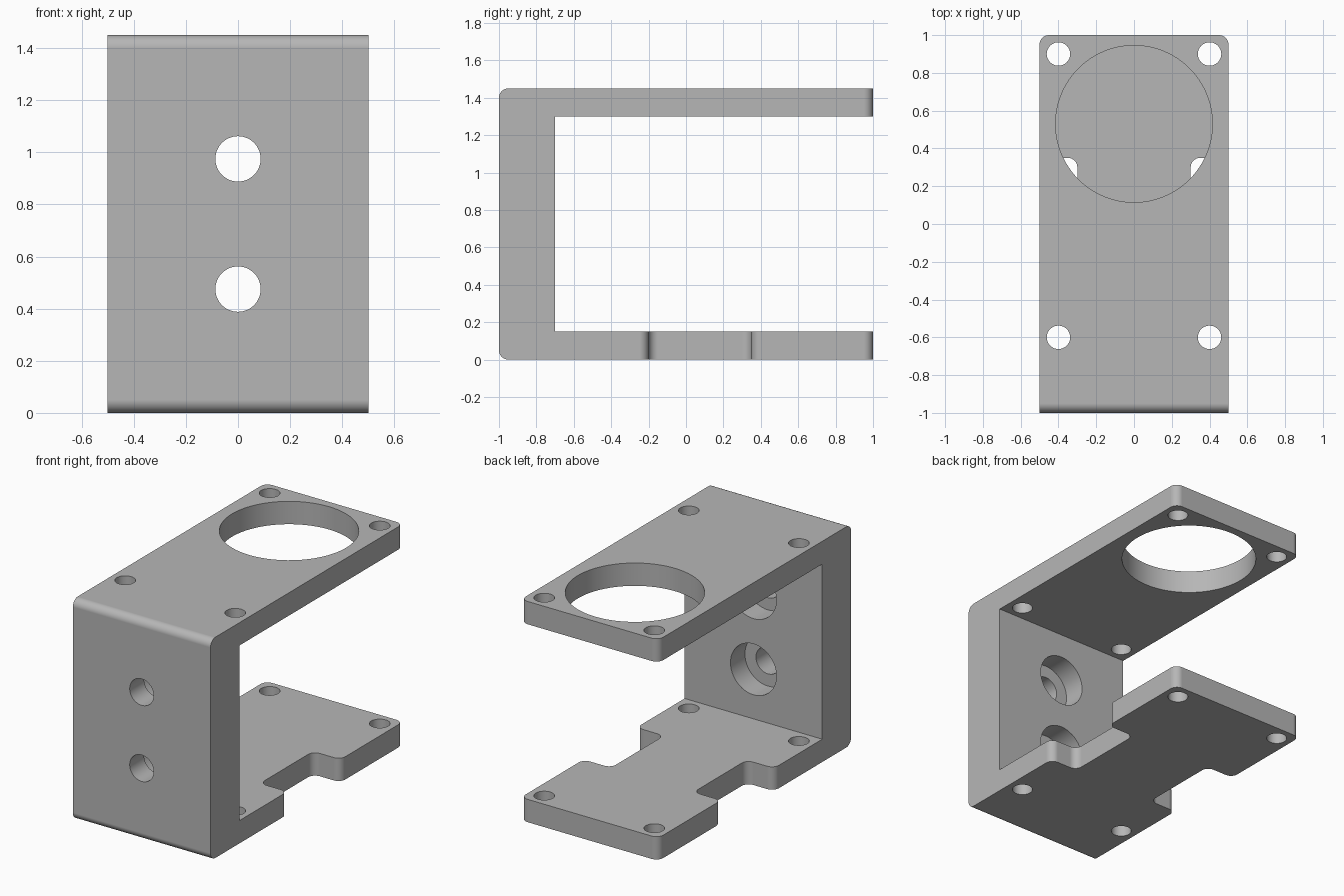
import bpy, bmesh, math
from mathutils import Matrix

cube = bpy.data.objects.get("Cube")
if cube:
    bpy.data.objects.remove(cube, do_unlink=True)

WIDTH, HEIGHT, PLATE, WALL = 1.0, 1.45, 0.15, 0.3
FILLET = 0.05

grey = bpy.data.materials.new("plain grey")
grey.use_nodes = True
colour = (0.47, 0.47, 0.47, 1)
grey.diffuse_color = colour
grey.node_tree.nodes["Principled BSDF"].inputs["Base Color"].default_value = colour


def new_object(name, bm):
    bmesh.ops.recalc_face_normals(bm, faces=bm.faces)
    mesh = bpy.data.meshes.new(name)
    bm.to_mesh(mesh)
    bm.free()
    obj = bpy.data.objects.new(name, mesh)
    bpy.context.collection.objects.link(obj)
    return obj


def activate(obj):
    bpy.ops.object.select_all(action='DESELECT')
    obj.select_set(True)
    bpy.context.view_layer.objects.active = obj


def cut(target, bm):
    """Subtract a shape from the target and discard the cutter."""
    cutter = new_object("cutter", bm)
    cutter.hide_render = True
    mod = target.modifiers.new("cut", 'BOOLEAN')
    mod.operation = 'DIFFERENCE'
    mod.solver = 'EXACT'
    mod.object = cutter
    activate(target)
    bpy.ops.object.modifier_apply(modifier=mod.name)
    bpy.data.objects.remove(cutter, do_unlink=True)


def box(low, high):
    bm = bmesh.new()
    size = [b - a for a, b in zip(low, high)]
    mid = [(a + b) / 2 for a, b in zip(low, high)]
    bmesh.ops.create_cube(bm, size=1, matrix=Matrix.Translation(mid) @ Matrix.Diagonal((*size, 1)))
    return bm


def cylinder(centre, radius, depth, axis='Z', sides=48):
    bm = bmesh.new()
    turn = Matrix.Rotation(math.pi / 2, 4, 'X') if axis == 'Y' else Matrix()
    bmesh.ops.create_cone(bm, cap_ends=True, segments=sides, radius1=radius, radius2=radius,
                          depth=depth, matrix=Matrix.Translation(centre) @ turn)
    return bm


# Bracket body: C-shaped side profile extruded across the width
inner = WALL - 1
profile = [(-1, 0), (1, 0), (1, PLATE), (inner, PLATE),
           (inner, HEIGHT - PLATE), (1, HEIGHT - PLATE), (1, HEIGHT), (-1, HEIGHT)]
bm = bmesh.new()
face = bm.faces.new([bm.verts.new((-WIDTH / 2, y, z)) for y, z in profile])
sweep = bmesh.ops.extrude_face_region(bm, geom=[face])
bmesh.ops.translate(bm, vec=(WIDTH, 0, 0),
                    verts=[v for v in sweep["geom"] if isinstance(v, bmesh.types.BMVert)])
bracket = new_object("mounting_bracket", bm)
bracket.data.materials.append(grey)

# Side notches in the lower plate
for side in (-1, 1):
    xs = sorted((side * 0.3, side * 0.7))
    cut(bracket, box((xs[0], -0.2, -0.1), (xs[1], 0.35, 0.4)))

# Round the plate corners, the notch corners and the long front edges
bm = bmesh.new()
bm.from_mesh(bracket.data)
rounded = []
for e in bm.edges:
    a, b = e.verts[0].co, e.verts[1].co
    d = b - a
    upright = abs(d.z) > 0.1 and abs(d.x) + abs(d.y) < 0.001
    across = abs(d.x) > 0.9 and abs(d.y) + abs(d.z) < 0.001
    if (upright and a.y > -0.5) or (across and a.y < -0.95):
        rounded.append(e)
bmesh.ops.bevel(bm, geom=rounded, offset=FILLET, segments=8, profile=0.5,
                affect='EDGES', clamp_overlap=False)
bm.to_mesh(bracket.data)
bm.free()

# Screw holes through both plates
for x in (-0.4, 0.4):
    for y in (-0.6, 0.9):
        cut(bracket, cylinder((x, y, HEIGHT / 2), 0.062, 2))

# Large round opening in the upper plate
cut(bracket, cylinder((0, 0.53, HEIGHT), 0.415, 0.6, sides=96))

# Wall bolt holes with counterbores on the inside
for z in (0.475, 0.975):
    cut(bracket, cylinder((0, inner, z), 0.167, 0.3, 'Y'))
    cut(bracket, cylinder((0, -0.9, z), 0.087, 0.6, 'Y'))

# Smooth the curved walls, keep the flats flat
activate(bracket)
bpy.ops.object.shade_smooth_by_angle(angle=math.radians(30))
weighted = bracket.modifiers.new("flat normals", 'WEIGHTED_NORMAL')
weighted.keep_sharp = True
